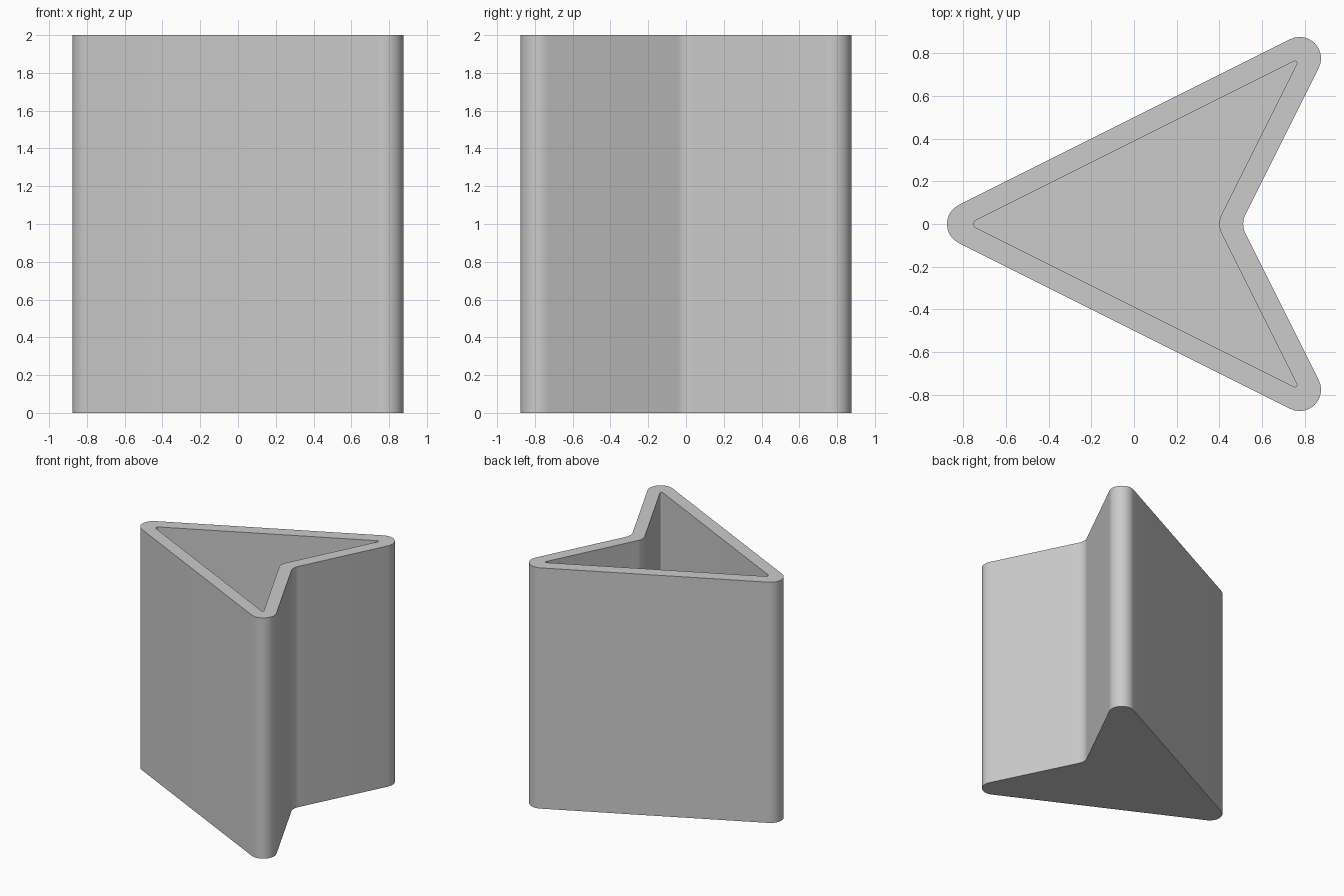
import bpy
import bmesh
import math
from mathutils import Vector

if "Cube" in bpy.data.objects:
    bpy.data.objects.remove(bpy.data.objects["Cube"])

HEIGHT, FLOOR, STEPS = 2.0, 0.1, 12


def rounded(corners):
    """Round every (x, y, radius) corner of a closed profile with an arc."""
    points = []
    n = len(corners)
    for i, (x, y, r) in enumerate(corners):
        p = Vector((x, y))
        a = (Vector(corners[i - 1][:2]) - p).normalized()
        b = (Vector(corners[(i + 1) % n][:2]) - p).normalized()
        half = a.angle(b) / 2
        centre = p + (a + b).normalized() * r / math.sin(half)
        start = p + a * r / math.tan(half) - centre
        end = p + b * r / math.tan(half) - centre
        a0 = math.atan2(start.y, start.x)
        sweep = math.atan2(start.cross(end), start.dot(end))
        for k in range(STEPS + 1):
            t = a0 + sweep * k / STEPS
            points.append(centre + Vector((math.cos(t), math.sin(t))) * r)
    return points


# Arrowhead profiles: outside, and inside offset by the wall thickness
outer = rounded([(-1, 0, 0.1), (1, -1, 0.1), (0.5, 0, 0.1), (1, 1, 0.1)])
inner = rounded([(-0.776, 0, 0.02), (0.776, -0.776, 0.01),
                 (0.388, 0, 0.1), (0.776, 0.776, 0.01)])

# Vase skin: up the outside, over the rim, down the inside to the floor
bm = bmesh.new()
rings = [[bm.verts.new((p.x, p.y, z)) for p in profile]
         for profile, z in ((outer, 0), (outer, HEIGHT), (inner, HEIGHT), (inner, FLOOR))]
for low, high in zip(rings, rings[1:]):
    for i in range(len(low)):
        j = (i + 1) % len(low)
        bm.faces.new((low[i], low[j], high[j], high[i]))
bm.faces.new(rings[0][::-1])
bm.faces.new(rings[-1])

mesh = bpy.data.meshes.new("arrowhead_vase")
bm.to_mesh(mesh)
bm.free()
vase = bpy.data.objects.new("arrowhead_vase", mesh)
bpy.context.collection.objects.link(vase)

# Smooth corners, crisp rim and base
bpy.context.view_layer.objects.active = vase
vase.select_set(True)
bpy.ops.object.shade_smooth_by_angle(angle=math.radians(30))
